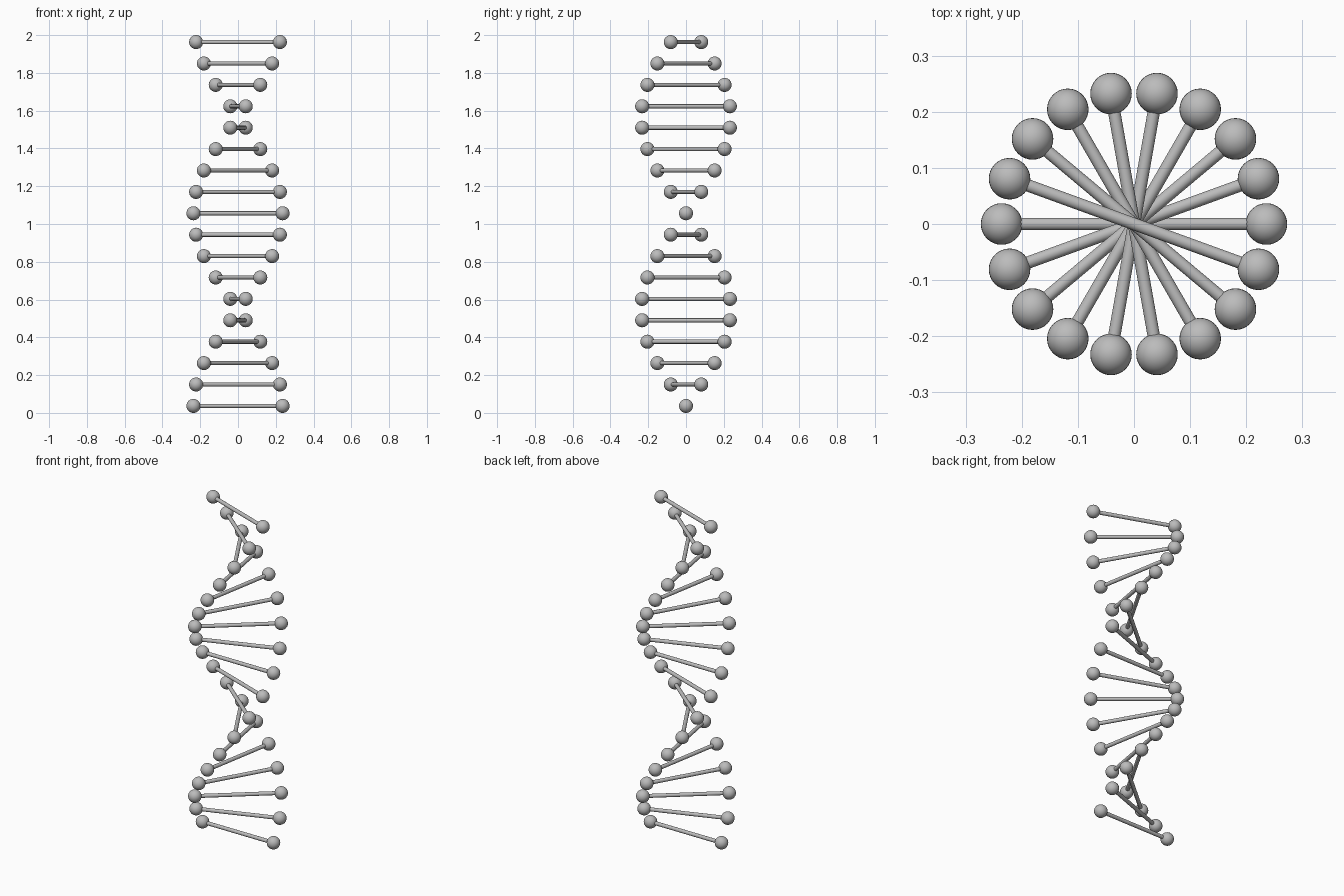
import bpy
from math import radians, cos, sin, pi
from mathutils import Vector

cube = bpy.data.objects.get("Cube")
if cube:
    bpy.data.objects.remove(cube, do_unlink=True)

COUNT = 18             # rungs in the ladder
TWIST = radians(20)    # turn from one rung to the next
REACH = 0.236          # axis to ball centre
BALL = 0.037
ROD = 0.011

grey = bpy.data.materials.new("grey")
grey.use_nodes = True
colour = (0.5, 0.5, 0.5, 1)
grey.diffuse_color = colour
grey.node_tree.nodes["Principled BSDF"].inputs["Base Color"].default_value = colour


def finish(name):
    obj = bpy.context.object
    obj.name = name
    obj.data.materials.append(grey)
    bpy.ops.object.shade_smooth_by_angle(angle=radians(40))


# Each rung is a rod with a ball on both ends, turned a step further
for i in range(COUNT):
    angle = i * TWIST
    z = BALL + i * (2 - 2 * BALL) / (COUNT - 1)
    centre = Vector((0, 0, z))
    arm = Vector((cos(angle), sin(angle), 0)) * REACH

    bpy.ops.mesh.primitive_cylinder_add(
        vertices=24, radius=ROD, depth=2 * REACH,
        location=centre, rotation=(0, pi / 2, angle))
    finish(f"rung_{i + 1}")

    for strand, side in (("first", 1), ("second", -1)):
        bpy.ops.mesh.primitive_uv_sphere_add(
            segments=32, ring_count=16, radius=BALL, location=centre + arm * side)
        finish(f"{strand}_strand_ball_{i + 1}")
